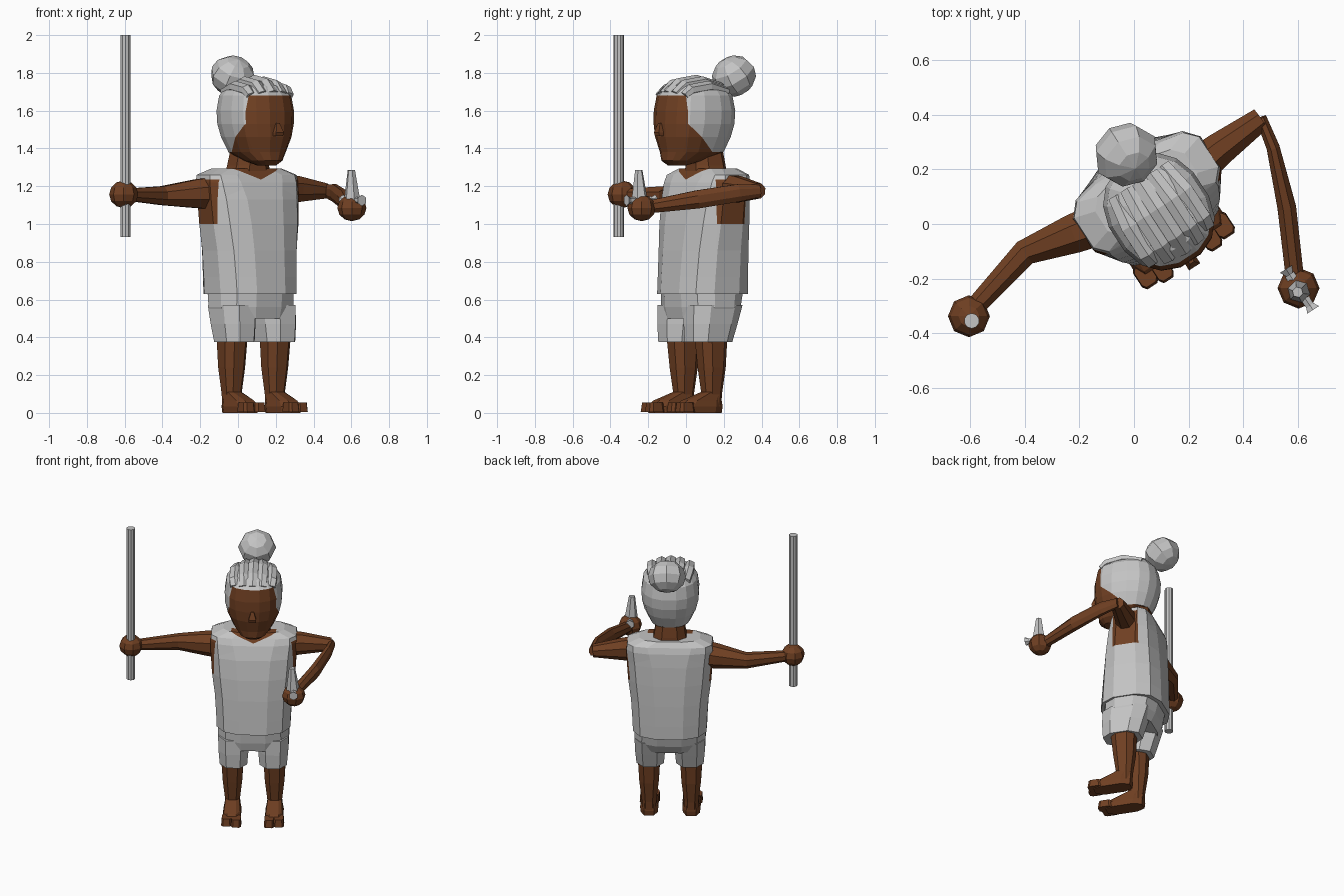
import bpy, bmesh, math
from mathutils import Matrix, Vector

if "Cube" in bpy.data.objects:
    bpy.data.objects.remove(bpy.data.objects["Cube"], do_unlink=True)


def make_mat(name, col):
    m = bpy.data.materials.new(name)
    m.use_nodes = True
    m.diffuse_color = (*col, 1)
    m.node_tree.nodes["Principled BSDF"].inputs["Base Color"].default_value = (*col, 1)
    return m


CLOTH = make_mat("light_grey", (0.55, 0.55, 0.55))
SKIN = make_mat("brown_skin", (0.16, 0.05, 0.016))

# The body is turned a little towards its left; WORLD parts are placed directly
BODY = Matrix.Translation((0.064, 0.087, 0)) @ Matrix.Rotation(math.radians(33), 4, 'Z')
WORLD = Matrix.Identity(4)


def finish(bm, name, mats, frame, rule=None, cuts=()):
    bmesh.ops.recalc_face_normals(bm, faces=bm.faces)
    for co, no in cuts:
        bmesh.ops.bisect_plane(bm, geom=bm.verts[:] + bm.edges[:] + bm.faces[:],
                               dist=1e-5, plane_co=co, plane_no=no)
    if rule:
        for f in bm.faces:
            f.material_index = rule(f.calc_center_median())
    bm.transform(frame)
    me = bpy.data.meshes.new(name)
    bm.to_mesh(me)
    bm.free()
    for m in mats:
        me.materials.append(m)
    ob = bpy.data.objects.new(name, me)
    bpy.context.collection.objects.link(ob)


def loft(name, rings, mats, frame=BODY, rule=None, cuts=()):
    """Skin a list of equal-length point rings and cap both ends."""
    bm = bmesh.new()
    vs = [[bm.verts.new(p) for p in r] for r in rings]
    n = len(vs[0])
    for lo, hi in zip(vs, vs[1:]):
        for i in range(n):
            j = (i + 1) % n
            bm.faces.new((lo[i], lo[j], hi[j], hi[i]))
    bm.faces.new(vs[0][::-1])
    bm.faces.new(vs[-1])
    finish(bm, name, mats, frame, rule, cuts)


def oval(z, a, b, cx=0, cy=0, n=12, power=2.5):
    """Horizontal superellipse ring."""
    pts = []
    for i in range(n):
        t = 2 * math.pi * (i + 0.5) / n
        c, s = math.cos(t), math.sin(t)
        pts.append(Vector((cx + a * math.copysign(abs(c) ** (2 / power), c),
                           cy + b * math.copysign(abs(s) ** (2 / power), s), z)))
    return pts


def tube(name, path, mat, frame=WORLD, n=8):
    """Tube along x, y, z points with its own width and height at each."""
    rings = []
    for k, (x, y, z, w, h) in enumerate(path):
        p, q = path[max(k - 1, 0)], path[min(k + 1, len(path) - 1)]
        d = Vector((q[0] - p[0], q[1] - p[1], q[2] - p[2])).normalized()
        side = d.cross(Vector((0, 0, 1))).normalized()
        up = side.cross(d)
        ts = [2 * math.pi * (i + 0.5) / n for i in range(n)]
        rings.append([Vector((x, y, z)) + side * w * math.cos(t) + up * h * math.sin(t) for t in ts])
    loft(name, rings, [mat], frame)


def ball(name, center, radii, mat, frame=WORLD, tilt=0):
    bm = bmesh.new()
    bmesh.ops.create_uvsphere(bm, u_segments=8, v_segments=6, radius=1)
    bm.transform(Matrix.Translation(center) @ Matrix.Rotation(tilt, 4, 'X') @ Matrix.Diagonal((*radii, 1)))
    finish(bm, name, [mat], frame)


def cone(name, base, top, r1, r2, mat, n):
    bm = bmesh.new()
    d = Vector(top) - Vector(base)
    bmesh.ops.create_cone(bm, cap_ends=True, segments=n, radius1=r1, radius2=r2, depth=d.length)
    bm.transform(Matrix.Translation((Vector(base) + Vector(top)) / 2) @ d.to_track_quat('Z', 'Y').to_matrix().to_4x4())
    finish(bm, name, [mat], WORLD)


# Sleeveless vest, with skin showing in the armholes and the V neckline
vest = [(0.63, 0.243, 0.212, 0, 2.7), (0.72, 0.247, 0.208, 0.003, 2.7), (0.86, 0.256, 0.2, 0.007, 2.7),
        (1.0, 0.275, 0.188, 0.012, 2.7), (1.13, 0.283, 0.17, 0.02, 2.9), (1.22, 0.284, 0.148, 0.03, 3.5),
        (1.26, 0.278, 0.128, 0.035, 4), (1.293, 0.2, 0.105, 0.035, 3)]
V_SLOPE, V_LOW = 0.4, 1.235


def vest_rule(c):
    armhole = abs(c.x) > 0.2 and -0.075 < c.y < 0.1 and 1.0 < c.z < 1.235
    collar = c.z > V_LOW + V_SLOPE * abs(c.x) and c.y < 0
    return int(armhole or collar)


vest_cuts = [((0, -0.075, 0), (0, 1, 0)), ((0, 0.1, 0), (0, 1, 0)), ((0, 0, 1.235), (0, 0, 1)),
             ((0, 0, 0), (0, 1, 0)), ((0, 0, 0), (1, 0, 0)),
             ((0, 0, V_LOW), (V_SLOPE, 0, 1)), ((0, 0, V_LOW), (-V_SLOPE, 0, 1))]
loft("vest", [oval(z, a, b, cy=cy, power=p) for z, a, b, cy, p in vest], [CLOTH, SKIN],
     rule=vest_rule, cuts=vest_cuts)

# Neck
loft("neck", [oval(1.24, 0.13, 0.105, cy=0.02, n=8), oval(1.31, 0.108, 0.1, cy=0.02, n=8),
              oval(1.42, 0.09, 0.09, cy=0.01, n=8)], [SKIN])

# Head: face in front, hair framing it over the top, sides and back
head = [(1.31, 0.05, 0.045, -0.16), (1.335, 0.09, 0.11, -0.13), (1.38, 0.132, 0.175, -0.068),
        (1.46, 0.168, 0.203, -0.06), (1.53, 0.185, 0.215, -0.053), (1.6, 0.188, 0.216, -0.05),
        (1.68, 0.176, 0.2, -0.05), (1.73, 0.132, 0.155, -0.045), (1.755, 0.06, 0.08, -0.04)]
TEMPLE = Vector((0, -0.19, 1.53))
JAW_NORMAL = Vector((0, 0.15, 0.17))


def hair_rule(c):
    front = c.y < TEMPLE.y or (c - TEMPLE).dot(JAW_NORMAL) < 0
    return int(c.z > 1.68 or (c.z > 1.38 and not front))


loft("head", [oval(z, a, b, cy=cy, n=16, power=2.3) for z, a, b, cy in head], [SKIN, CLOTH],
     rule=hair_rule, cuts=[(TEMPLE, (0, 1, 0)), (TEMPLE, JAW_NORMAL)])

# Nose
loft("nose", [oval(1.465, 0.03, 0.025, cy=-0.266, n=4), oval(1.485, 0.032, 0.03, cy=-0.268, n=4),
              oval(1.535, 0.012, 0.015, cy=-0.262, n=4)], [SKIN])

# Swept-back locks over the crown
for k in range(-2, 3):
    x, drop = k * 0.06, 0.008 * k * k
    tube("hair_lock", [(x * 0.95, -0.222 + drop, 1.69 - drop / 3, 0.036, 0.022),
                       (x, -0.155, 1.742 - drop, 0.037, 0.03),
                       (x, -0.04, 1.76 - drop, 0.037, 0.03),
                       (x * 0.85, 0.08, 1.73 - drop, 0.034, 0.028)], CLOTH, BODY, 6)

# Hair bun
ball("hair_bun", (0.014, 0.19, 1.783), (0.123, 0.12, 0.106), CLOTH, BODY, math.radians(35))

# Shorts: hips and two legs
loft("shorts_hips", [oval(0.5, 0.22, 0.155, cy=-0.02), oval(0.56, 0.236, 0.178, cy=-0.01),
                     oval(0.68, 0.234, 0.195)], [CLOTH])

for side, word in ((-1, "right"), (1, "left")):
    x = side * 0.128
    loft(word + "_shorts_leg", [oval(0.375, 0.094, 0.13, x, -0.045, 8), oval(0.47, 0.103, 0.148, x, -0.032, 8),
                                oval(0.57, 0.106, 0.163, x, -0.015, 8)], [CLOTH])
    # Lower leg
    x = side * 0.136
    loft(word + "_leg", [oval(0.03, 0.047, 0.05, x, -0.03, 8), oval(0.1, 0.05, 0.053, x, -0.03, 8),
                         oval(0.24, 0.067, 0.073, x, -0.03, 8), oval(0.42, 0.078, 0.087, x, -0.035, 8)], [SKIN])
    # Foot with a big toe beside the others
    loft(word + "_foot", [oval(0.0, 0.058, 0.13, x, -0.11, 8, 3), oval(0.035, 0.062, 0.135, x, -0.11, 8, 3),
                          oval(0.065, 0.055, 0.115, x, -0.095, 8, 3),
                          oval(0.11, 0.047, 0.053, x, -0.032, 8, 3)], [SKIN])
    for name, off, half, front in (("big_toe", -0.03, 0.034, -0.232), ("small_toes", 0.032, 0.036, -0.218)):
        loft(word + "_" + name, [oval(0.005, half, 0.05, x + side * off, front, 8, 4),
                                 oval(0.055, half * 0.9, 0.042, x + side * off, front, 8, 4)], [SKIN])

# Arms
tube("right_arm", [(-0.1, 0.01, 1.165, 0.085, 0.095), (-0.22, -0.035, 1.16, 0.078, 0.082),
                   (-0.4, -0.105, 1.15, 0.052, 0.054), (-0.57, -0.29, 1.155, 0.04, 0.036)], SKIN)
tube("left_upper_arm", [(0.2, 0.18, 1.185, 0.08, 0.09), (0.31, 0.272, 1.185, 0.067, 0.074),
                        (0.465, 0.385, 1.175, 0.046, 0.042)], SKIN)
tube("left_forearm", [(0.465, 0.39, 1.175, 0.022, 0.035), (0.51, 0.28, 1.165, 0.026, 0.05),
                      (0.56, 0.06, 1.13, 0.037, 0.052), (0.59, -0.2, 1.09, 0.036, 0.036)], SKIN)
ball("right_hand", (-0.605, -0.338, 1.157), (0.077, 0.077, 0.073), SKIN)
ball("left_hand", (0.603, -0.235, 1.085), (0.077, 0.075, 0.07), SKIN)

# Staff
cone("staff", (-0.595, -0.355, 0.93), (-0.595, -0.355, 2), 0.028, 0.028, CLOTH, 10)

# Dagger: tapered blade, crossguard and its flared ends
cone("dagger_blade", (0.605, -0.245, 1.1), (0.6, -0.25, 1.285), 0.048, 0.02, CLOTH, 6)
cone("dagger_guard", (0.57, -0.185, 1.125), (0.645, -0.3, 1.125), 0.022, 0.018, CLOTH, 6)
for base, tip in (((0.573, -0.19, 1.125), (0.557, -0.165, 1.125)), ((0.64, -0.29, 1.125), (0.656, -0.315, 1.125))):
    cone("guard_end", base, tip, 0.012, 0.03, CLOTH, 6)
